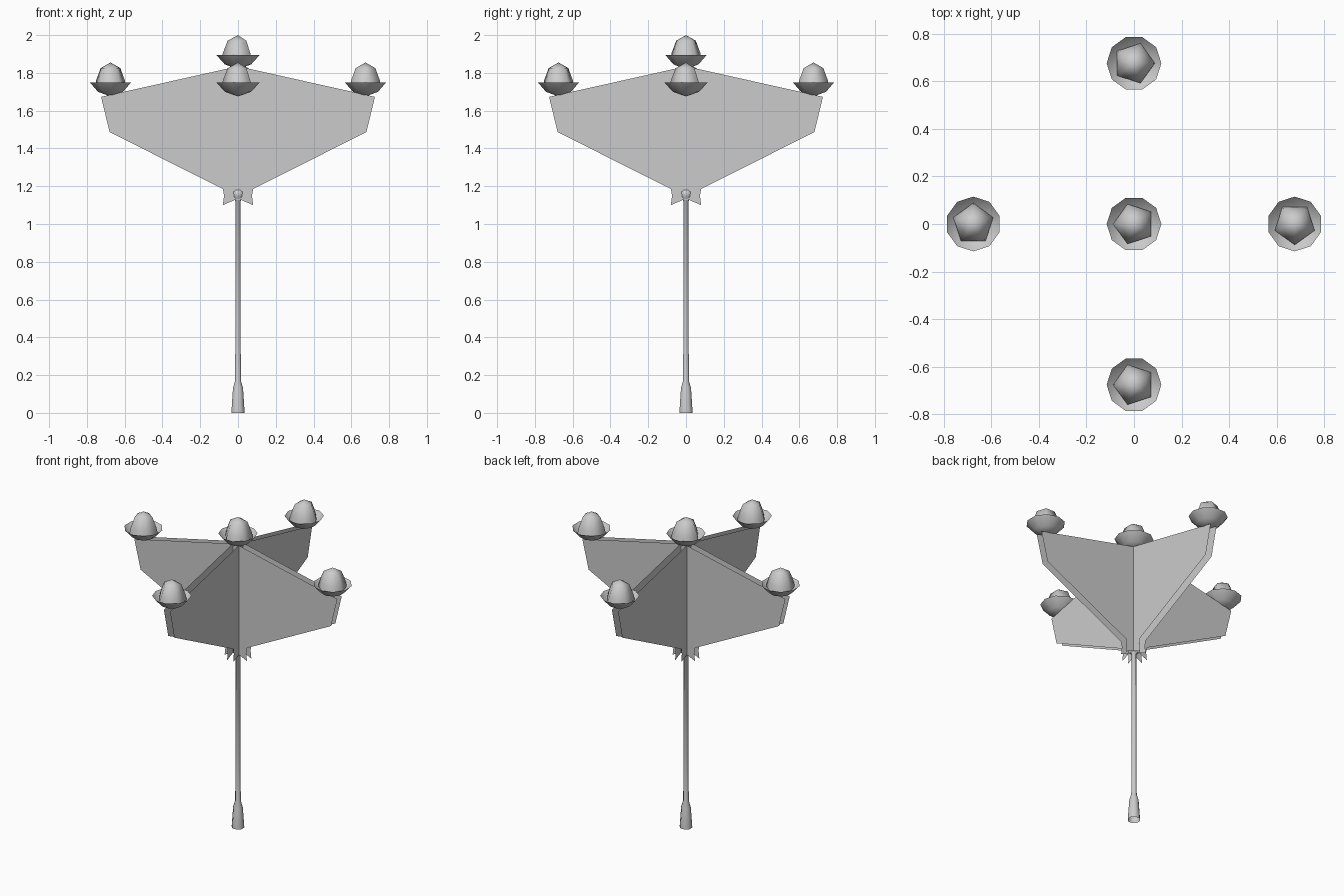
import bpy, bmesh, math
from mathutils import Matrix, Vector

if "Cube" in bpy.data.objects:
    bpy.data.objects.remove(bpy.data.objects["Cube"])


def finish(bm, name, smooth=None):
    me = bpy.data.meshes.new(name)
    bm.to_mesh(me)
    bm.free()
    ob = bpy.data.objects.new(name, me)
    bpy.context.collection.objects.link(ob)
    if smooth is not None:
        bpy.ops.object.select_all(action='DESELECT')
        ob.select_set(True)
        bpy.context.view_layer.objects.active = ob
        bpy.ops.object.shade_smooth_by_angle(angle=math.radians(smooth))
    return ob


def lathe(name, profile, sides, loc=(0, 0, 0), start=0.0, smooth=50):
    """Open surface of revolution; radius 0 makes a single tip point."""
    bm = bmesh.new()
    rings = []
    for r, z in profile:
        n = 1 if r == 0 else sides
        ring = []
        for i in range(n):
            a = start + math.tau * i / sides
            ring.append(bm.verts.new(Vector(loc) + Vector((r * math.cos(a), r * math.sin(a), z))))
        rings.append(ring)
    for lo, hi in zip(rings, rings[1:]):
        for i in range(sides):
            j = (i + 1) % sides
            quad = [lo[i % len(lo)], lo[j % len(lo)], hi[j % len(hi)], hi[i % len(hi)]]
            bm.faces.new(list(dict.fromkeys(quad)))
    return finish(bm, name, smooth)


# Post with flared foot and a small knob at the top
lathe("post", [(0.038, 0), (0.029, 0.13), (0.017, 0.17), (0.015, 0.4), (0.014, 1.12),
               (0.033, 1.145), (0.035, 1.17), (0.0, 1.205)], 8, start=math.pi / 8)

# Crossed bracket panels: two parallel sheets in each direction
half = [(0, 1.835), (0.725, 1.673), (0.68, 1.487), (0.08, 1.185),
        (0.074, 1.15), (0.08, 1.10), (0.018, 1.127)]
outline = half + [(-x, z) for x, z in reversed(half[1:])]
GAP = 0.022
for k, label in enumerate(("bracket_panels_x", "bracket_panels_y")):
    bm = bmesh.new()
    for y in (-GAP, GAP):
        pts = outline if y > 0 else outline[::-1]
        bm.faces.new([bm.verts.new((x, y, z)) for x, z in pts])
    bm.transform(Matrix.Rotation(k * math.pi / 2, 4, 'Z'))
    finish(bm, label)

# Five lamps: open ten-sided bowl with a five-sided glass dome sitting in it
bowl = [(0.0, -0.075), (0.07, -0.05), (0.115, 0.0)]
dome = [(0.088, -0.028), (0.08, 0.01), (0.055, 0.075), (0.0, 0.105)]


def lamp(name, x, y, z, turn):
    lathe(name + "_bowl", bowl, 10, (x, y, z), turn)
    lathe(name + "_dome", dome, 5, (x, y, z), turn, 80)


lamp("centre_lamp", 0, 0, 1.895, math.pi)
ARM = 0.675
for i, side in enumerate(("front", "right", "back", "left")):
    a = -math.pi / 2 + i * math.pi / 2
    lamp(side + "_lamp", ARM * math.cos(a), ARM * math.sin(a), 1.75, math.pi + i * math.pi / 2)
